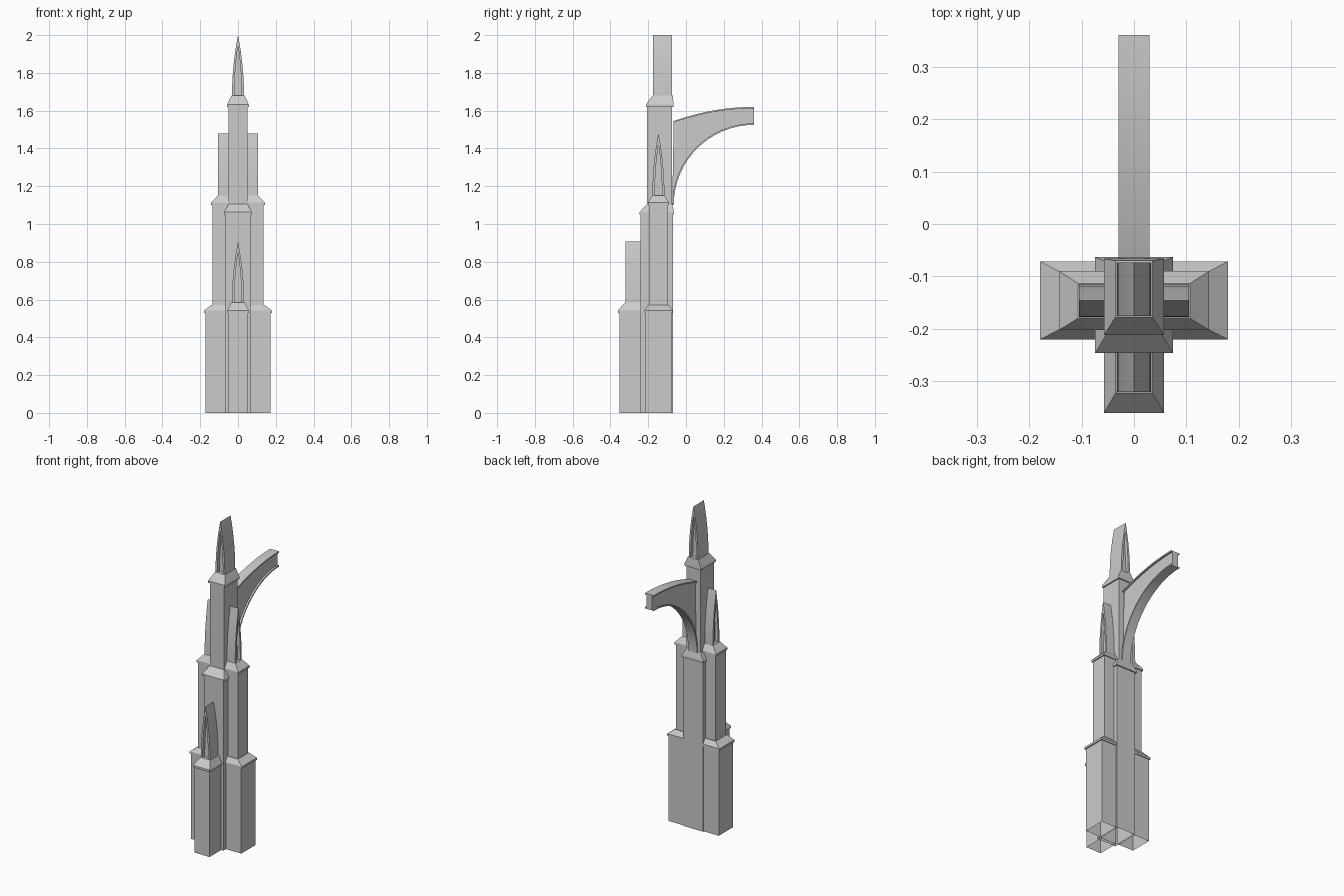
import bpy, bmesh, math

cube = bpy.data.objects.get("Cube")
if cube:
    bpy.data.objects.remove(cube, do_unlink=True)

stone = bpy.data.materials.new("grey_stone")
stone.use_nodes = True
GREY = (0.6, 0.6, 0.6, 1)
stone.diffuse_color = GREY
bsdf = stone.node_tree.nodes["Principled BSDF"]
bsdf.inputs["Base Color"].default_value = GREY
bsdf.inputs["Roughness"].default_value = 0.8


def loft(name, rings, cap_start=True, cap_end=True, smooth=False):
    """Skin a run of closed rings that share one point count."""
    bm = bmesh.new()
    loops = [[bm.verts.new(p) for p in ring] for ring in rings]
    count = len(loops[0])
    for a, b in zip(loops, loops[1:]):
        for i in range(count):
            j = (i + 1) % count
            bm.faces.new((a[i], a[j], b[j], b[i]))
    if cap_start:
        bm.faces.new(loops[0][::-1])
    if cap_end:
        bm.faces.new(loops[-1])
    bmesh.ops.recalc_face_normals(bm, faces=bm.faces)
    mesh = bpy.data.meshes.new(name)
    bm.to_mesh(mesh)
    bm.free()
    mesh.materials.append(stone)
    obj = bpy.data.objects.new(name, mesh)
    bpy.context.collection.objects.link(obj)
    if smooth:
        bpy.ops.object.select_all(action='DESELECT')
        obj.select_set(True)
        bpy.context.view_layer.objects.active = obj
        bpy.ops.object.shade_smooth_by_angle(angle=math.radians(25))
    return obj


def pier(name, z0, z1, shaft, lip, top, z_top, side=1):
    """Rectangular shaft, open below, with an overhanging lip and sloped cap.
    Rectangles are (x0, x1, y0, y1)."""
    def rect(r, z):
        x0, x1, y0, y1 = r
        return [(side * x, y, z) for x, y in ((x0, y0), (x1, y0), (x1, y1), (x0, y1))]
    loft(name, [rect(shaft, z0), rect(shaft, z1), rect(lip, z1),
                rect(lip, z1 + 0.013), rect(top, z_top)], cap_start=False)


def lancet(w, h, base=0.0, steps=8):
    """Pointed arch outline as (across, up) points."""
    r = (h * h + w * w) / (2 * w)
    half = []
    for i in range(steps):
        z = h * i / steps
        half.append((math.sqrt(r * r - z * z) - (r - w), base + z))
    return half + [(0, base + h)] + [(-u, z) for u, z in reversed(half)]


def pinnacle(name, place, start, end, height=0.325):
    """Pointed-arch block with a sunk panel in each end."""
    outer = lancet(0.032, height)
    inner = lancet(0.019, height * 0.82, 0.003)
    sink = 0.02
    run = ((inner, start + sink), (inner, start), (outer, start),
           (outer, end), (inner, end), (inner, end - sink))
    loft(name, [[place(u, d, z) for u, z in shape] for shape, d in run], smooth=True)


# Central tower
pier("tower_lower", 0, 1.05, (-0.067, 0.067, -0.24, -0.07),
     (-0.074, 0.074, -0.246, -0.063), (-0.05, 0.05, -0.206, -0.073), 1.105)
pier("tower_upper", 1.08, 1.62, (-0.049, 0.049, -0.206, -0.073),
     (-0.057, 0.057, -0.212, -0.066), (-0.035, 0.035, -0.177, -0.07), 1.68)
pinnacle("tower_pinnacle", lambda u, d, z: (u, d, 1.675 + z), -0.175, -0.073)

# Front pier
pier("front_pier", 0, 0.53, (-0.052, 0.052, -0.353, -0.22),
     (-0.057, 0.057, -0.36, -0.22), (-0.035, 0.035, -0.322, -0.22), 0.585)
pinnacle("front_pinnacle", lambda u, d, z: (u, d, 0.582 + z), -0.32, -0.22)

# Side piers, in two stages
for label, s in (("left", 1), ("right", -1)):
    pier(label + "_pier_lower", 0, 0.53, (0.06, 0.172, -0.214, -0.076),
         (0.06, 0.179, -0.22, -0.071), (0.06, 0.14, -0.2, -0.092), 0.572, s)
    pier(label + "_pier_upper", 0.56, 1.1, (0.045, 0.136, -0.196, -0.096),
         (0.045, 0.143, -0.202, -0.09), (0.045, 0.107, -0.18, -0.113), 1.15, s)
    pinnacle(label + "_pinnacle",
             lambda u, d, z, s=s: (s * d, u - 0.146, 1.148 + z), 0.04, 0.105, 0.332)

# Flying buttress: thin web between two flanges, quarter-circle underside
R, Y_END, FLANGE, WEB, T = 0.425, 0.36, 0.03, 0.019, 0.008
rings = []
STEPS = 16
for i in range(STEPS + 1):
    a = math.pi / 2 * i / STEPS
    y = Y_END - R * math.cos(a)
    low = 1.1 + R * math.sin(a)
    high = 1.62 - 0.075 * math.cos(a) ** 2
    # lower flange thickness follows the curve's normal
    iy, iz = y - T * math.cos(a), low + T * math.sin(a)
    right = [(FLANGE, y, low), (FLANGE, iy, iz), (WEB, iy, iz),
             (WEB, y, high - T), (FLANGE, y, high - T), (FLANGE, y, high)]
    rings.append(right + [(-x, yy, z) for x, yy, z in reversed(right)])
loft("flying_buttress", rings, smooth=True)
